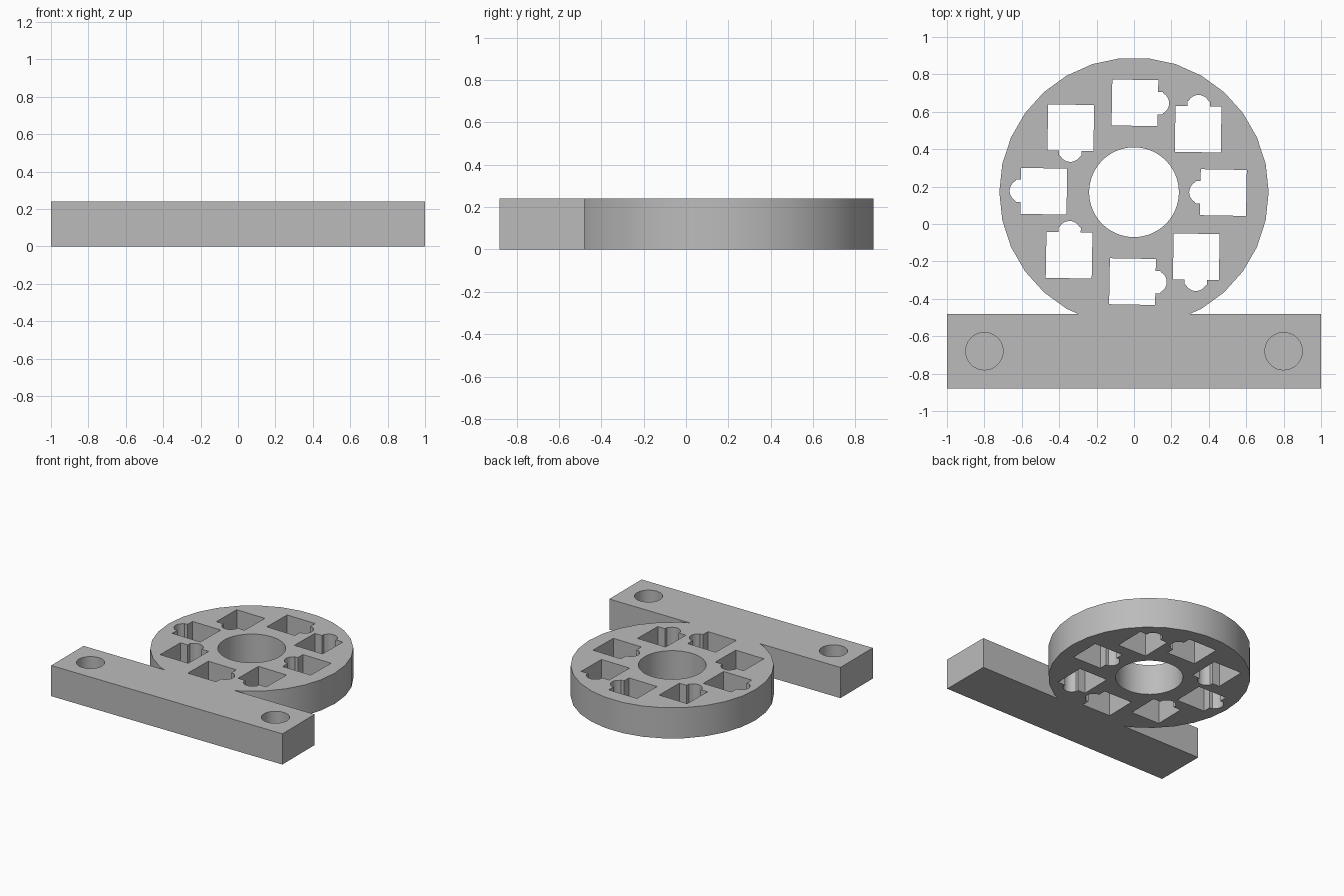
import bpy, bmesh
from math import sin, cos, pi, radians
from mathutils import Vector, Matrix

cube = bpy.data.objects.get("Cube")
if cube:
    bpy.data.objects.remove(cube, do_unlink=True)

HEIGHT = 0.24
DISC = Vector((0, 0.17))
BAR_BACK, BAR_FRONT = -0.48, -0.88

grey = bpy.data.materials.new("plain grey")
grey.use_nodes = True
colour = (0.5, 0.5, 0.5, 1)
grey.diffuse_color = colour
grey.node_tree.nodes["Principled BSDF"].inputs["Base Color"].default_value = colour


def arc(centre, radius, start, end, steps):
    """Points along an arc, angles in degrees."""
    angles = [radians(start + (end - start) * i / steps) for i in range(steps + 1)]
    return [Vector((centre[0] + radius * cos(a), centre[1] + radius * sin(a))) for a in angles]


def prism(name, outline, bottom, top):
    """Extrude a closed outline straight up."""
    bm = bmesh.new()
    face = bm.faces.new([bm.verts.new((p[0], p[1], bottom)) for p in outline])
    new = bmesh.ops.extrude_face_region(bm, geom=[face])["geom"]
    verts = [v for v in new if isinstance(v, bmesh.types.BMVert)]
    bmesh.ops.translate(bm, verts=verts, vec=(0, 0, top - bottom))
    bmesh.ops.recalc_face_normals(bm, faces=bm.faces)
    mesh = bpy.data.meshes.new(name)
    bm.to_mesh(mesh)
    bm.free()
    mesh.materials.append(grey)
    obj = bpy.data.objects.new(name, mesh)
    bpy.context.collection.objects.link(obj)
    return obj


# Body: 30-sided disc running into a straight mounting bar
rim = arc(DISC, 0.72, -60, 240, 25)
bar = [(-0.30, BAR_BACK), (-1, BAR_BACK), (-1, BAR_FRONT),
       (1, BAR_FRONT), (1, BAR_BACK), (0.30, BAR_BACK)]
body = prism("disc_holder", rim + bar, 0, HEIGHT)

cutters = []

# Round centre opening
cutters.append(prism("centre_cutter", arc(DISC, 0.24, 0, 354, 59), -0.1, HEIGHT + 0.1))

# Blind mounting holes in the bar
for x in (-0.8, 0.8):
    cutters.append(prism("mount_cutter", arc((x, -0.68), 0.1, 0, 350, 35), 0.06, HEIGHT + 0.1))

# Square pocket with a stepped, rounded tab pointing to +x
half, tab = 0.123, 0.06
step = half + 0.025
pocket = [Vector(p) for p in ((half, tab), (half, half), (-half, half),
                              (-half, -half), (half, -half), (half, -tab), (step, -tab))]
pocket += arc((half, 0), tab, -60, 60, 12) + [Vector((step, tab))]

# Pocket centres and the direction of each tab
RIGHT, UP, LEFT, DOWN = 0, 90, 180, 270
layout = [(0.478, 0.168, LEFT), (0.343, 0.507, UP), (0.005, 0.648, RIGHT),
          (-0.338, 0.515, DOWN), (-0.482, 0.175, LEFT), (-0.347, -0.167, UP),
          (-0.008, -0.308, RIGHT), (0.333, -0.175, DOWN)]
for x, y, angle in layout:
    turn = Matrix.Rotation(radians(angle - 1), 2)
    outline = [turn @ p + Vector((x, y)) for p in pocket]
    cutters.append(prism("pocket_cutter", outline, -0.1, HEIGHT + 0.1))

# Cut every opening, then discard the cutters
bpy.ops.object.select_all(action="DESELECT")
bpy.context.view_layer.objects.active = body
body.select_set(True)
for cutter in cutters:
    mod = body.modifiers.new("cut", "BOOLEAN")
    mod.operation = "DIFFERENCE"
    mod.solver = "EXACT"
    mod.object = cutter
    bpy.ops.object.modifier_apply(modifier=mod.name)
    bpy.data.objects.remove(cutter, do_unlink=True)

bpy.ops.object.shade_smooth_by_angle(angle=radians(30))
